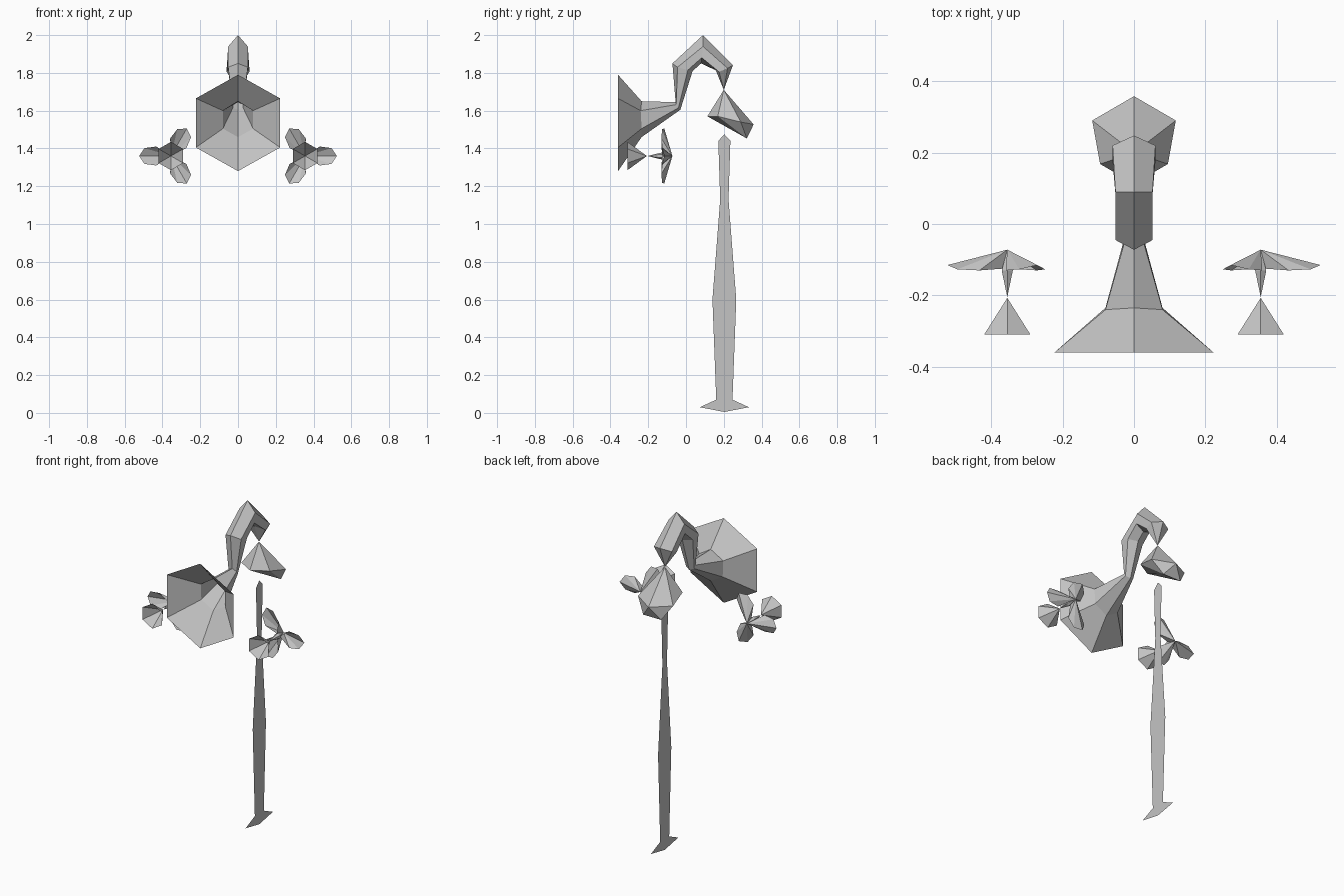
import bpy
from math import cos, sin, pi

old = bpy.data.objects.get("Cube")
if old:
    bpy.data.objects.remove(old)

grey = bpy.data.materials.new("plain_grey")
grey.use_nodes = True
grey.diffuse_color = (0.55, 0.55, 0.55, 1)
grey.node_tree.nodes["Principled BSDF"].inputs["Base Color"].default_value = (0.55, 0.55, 0.55, 1)


def add(name, verts, faces):
    mesh = bpy.data.meshes.new(name)
    mesh.from_pydata(verts, [], faces)
    mesh.materials.append(grey)
    obj = bpy.data.objects.new(name, mesh)
    bpy.context.collection.objects.link(obj)
    return obj


def bridge(a, b, n):
    """Quads joining two rings of n vertices."""
    return [(a + i, a + (i + 1) % n, b + (i + 1) % n, b + i) for i in range(n)]


def fan(tip, ring, n):
    return [(tip, ring + i, ring + (i + 1) % n) for i in range(n)]


def hex_ring(width, outer, side_a, side_b, inner):
    """Six-sided section from four (y, z) points, mirrored in x."""
    return [(0, *outer), (width, *side_a), (width, *side_b),
            (0, *inner), (-width, *side_b), (-width, *side_a)]


# Trumpet and curved neck, one hexagonal tube ending in a point
sections = [
    hex_ring(0.223, (-0.36, 1.79), (-0.36, 1.665), (-0.36, 1.405), (-0.36, 1.28)),
    hex_ring(0.08, (-0.235, 1.65), (-0.24, 1.6), (-0.235, 1.505), (-0.235, 1.46)),
    hex_ring(0.027, (-0.055, 1.645), (-0.052, 1.632), (-0.04, 1.615), (-0.03, 1.605)),
    hex_ring(0.052, (-0.072, 1.85), (-0.045, 1.83), (0.01, 1.815), (0.035, 1.81)),
    hex_ring(0.052, (0.09, 2.0), (0.09, 1.94), (0.083, 1.88), (0.08, 1.85)),
    hex_ring(0.06, (0.248, 1.84), (0.22, 1.825), (0.175, 1.805), (0.155, 1.82)),
]
verts = [v for s in sections for v in s] + [(0, 0.2, 1.71)]
faces = [f for i in range(5) for f in bridge(6 * i, 6 * i + 6, 6)]
add("trumpet_and_neck", verts, faces + fan(36, 30, 6))

# Hanging bell flower: upper fan and tucked-under lower lip
bell = [(0, 0.2, 1.71), (0, 0.113, 1.57), (0.095, 0.168, 1.57), (0.117, 0.29, 1.54),
        (0, 0.358, 1.527), (-0.117, 0.29, 1.54), (-0.095, 0.168, 1.57),
        (0.06, 0.322, 1.453), (-0.06, 0.322, 1.453)]
lip = [(2, 7, 3), (3, 7, 4), (4, 7, 8), (4, 8, 5), (5, 8, 6), (1, 8, 7), (1, 7, 2), (1, 6, 8)]
add("bell_flower", bell, fan(0, 1, 6) + lip)

# Flat stem blade with pointed foot, mirrored about its own axis
half = [(0.13, 0.03), (0.043, 0.07), (0.063, 0.6), (0.022, 1.13), (0.032, 1.44)]
outline = [(0, 0.005)] + half + [(0, 1.475)] + [(-y, z) for y, z in reversed(half)]
add("stem_blade", [(0, 0.203 + y, z) for y, z in outline], [tuple(range(len(outline)))])


def hex_at(cx, y, cz, r):
    return [(cx + r * sin(i * pi / 3), y, cz + r * cos(i * pi / 3)) for i in range(6)]


# Side blossoms: open cup, thin pistil and three petals on each side
petal = [(0.078, -0.05, -0.13), (0.14, -0.042, -0.127), (0.168, 0, -0.115),
         (0.14, 0.042, -0.127), (0.078, 0.05, -0.13)]
for side, name in ((1, "left"), (-1, "right")):
    cx, cz = side * 0.355, 1.36
    add(name + "_cup", hex_at(cx, -0.31, cz, 0.075) + [(cx, -0.207, cz)], fan(6, 0, 6))
    add(name + "_pistil",
        hex_at(cx, -0.13, cz, 0.018) + [(cx, -0.205, cz), (cx, -0.072, cz)],
        fan(6, 0, 6) + fan(7, 0, 6))
    for k in range(3):
        c, s = cos(k * 2 * pi / 3), sin(k * 2 * pi / 3)
        pts = [(cx, -0.072, cz)]
        pts += [(cx + side * (u * c - v * s), y, cz + u * s + v * c) for u, v, y in petal]
        pts.append((cx + side * 0.012 * c, -0.125, cz + 0.012 * s))
        add(f"{name}_petal_{k + 1}", pts,
            [(0, i, i + 1) for i in range(1, 5)] + [(0, 6, 1), (0, 5, 6)])
